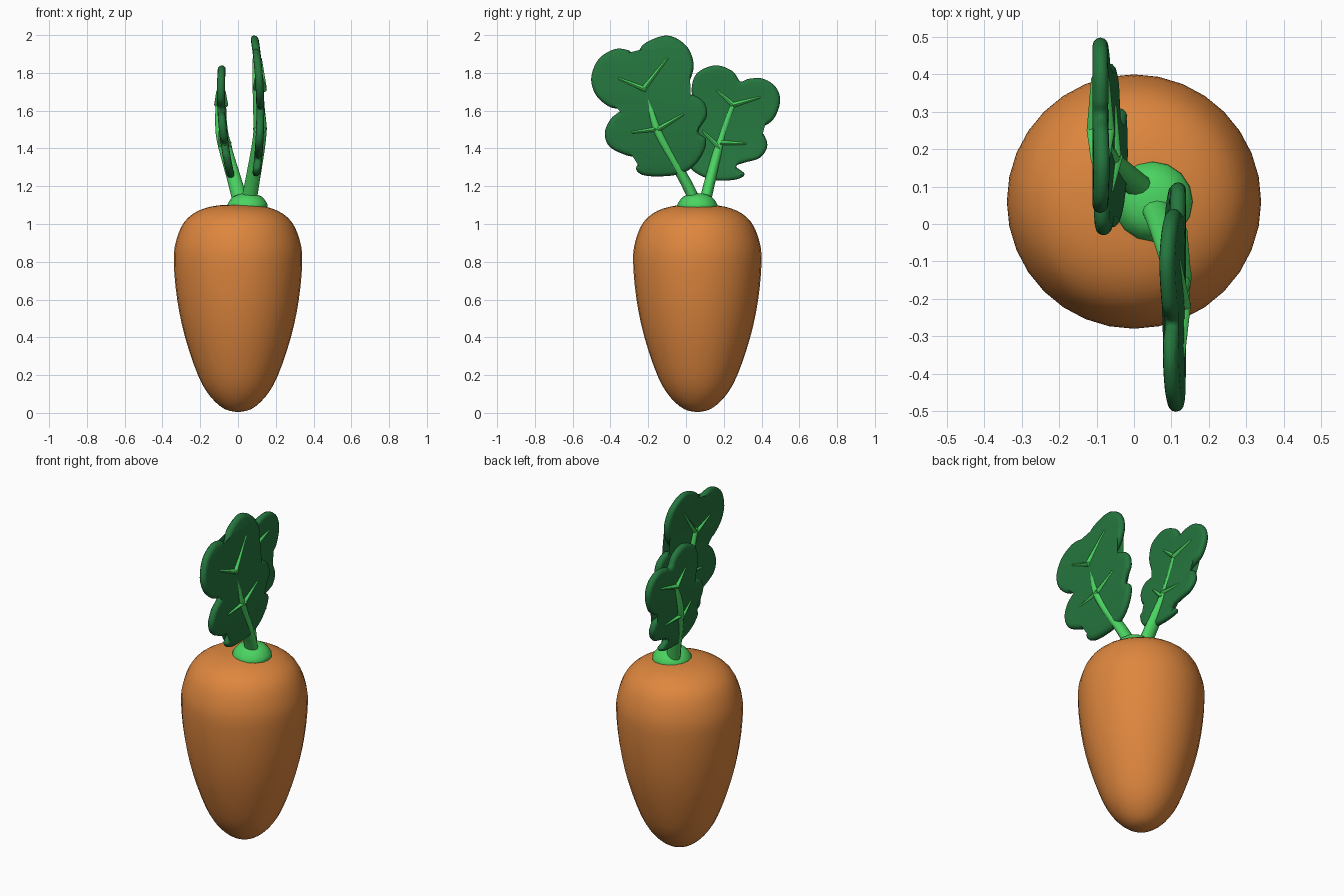
import bpy, bmesh, math
from mathutils import Vector

if "Cube" in bpy.data.objects:
    bpy.data.objects.remove(bpy.data.objects["Cube"])


def material(name, rgb):
    m = bpy.data.materials.new(name)
    m.diffuse_color = (*rgb, 1)
    m.use_nodes = True
    m.node_tree.nodes["Principled BSDF"].inputs["Base Color"].default_value = m.diffuse_color
    return m


ORANGE = material("orange", (0.73, 0.24, 0.048))
LEAF = material("leaf_green", (0.018, 0.18, 0.048))
STEM = material("stem_green", (0.07, 0.66, 0.12))


def finish(bm, name, mat, angle=50):
    bmesh.ops.recalc_face_normals(bm, faces=bm.faces)
    me = bpy.data.meshes.new(name)
    bm.to_mesh(me)
    bm.free()
    me.materials.append(mat)
    ob = bpy.data.objects.new(name, me)
    bpy.context.collection.objects.link(ob)
    bpy.ops.object.select_all(action='DESELECT')
    bpy.context.view_layer.objects.active = ob
    ob.select_set(True)
    bpy.ops.object.shade_smooth_by_angle(angle=math.radians(angle))


def loft(bm, rings):
    """Skin a list of point rings and cap both ends; returns the caps."""
    vs = [[bm.verts.new(p) for p in r] for r in rings]
    n = len(vs[0])
    for a, b in zip(vs, vs[1:]):
        for i in range(n):
            j = (i + 1) % n
            bm.faces.new((a[i], a[j], b[j], b[i]))
    return [bm.faces.new(vs[0]), bm.faces.new(vs[-1])]


def smooth(pts, steps, closed=False):
    """Catmull-Rom curve through the points."""
    pts = [Vector(p) for p in pts]
    n, out = len(pts), []
    get = (lambda i: pts[i % n]) if closed else (lambda i: pts[max(0, min(n - 1, i))])
    for i in range(n if closed else n - 1):
        a, b, c, d = (get(i + k) for k in (-1, 0, 1, 2))
        for s in range(steps):
            t = s / steps
            out.append(0.5 * (2 * b + (c - a) * t + (2 * a - 5 * b + 4 * c - d) * t * t
                              + (3 * b - a - 3 * c + d) * t ** 3))
    return out if closed else out + [pts[-1]]


def lathe(name, profile, cx, cy, mat, n=32, steps=3):
    bm = bmesh.new()
    loft(bm, [[(cx + max(p.x, 0.002) * math.cos(2 * math.pi * k / n),
                cy + max(p.x, 0.002) * math.sin(2 * math.pi * k / n), p.y) for k in range(n)]
              for p in smooth(profile, steps)])
    finish(bm, name, mat)


def tube(bm, path, r0, r1, flat, n=12):
    """Tapered tube with a rounded tip, stretched along x by the factor flat."""
    rings = []
    stations = [(p, r0 + (r1 - r0) * i / (len(path) - 1)) for i, p in enumerate(path)]
    end = (path[-1] - path[-2]).normalized()
    for a in (30, 60, 85):
        a = math.radians(a)
        stations.append((path[-1] + end * r1 * math.sin(a), r1 * math.cos(a)))
    for i, (p, r) in enumerate(stations):
        q0, q1 = stations[max(0, i - 1)][0], stations[min(len(stations) - 1, i + 1)][0]
        t = (q1 - q0).normalized()
        side = Vector((0, -t.z, t.y)).normalized()
        rings.append([p + side * r * math.cos(2 * math.pi * k / n)
                      + Vector((r * flat * math.sin(2 * math.pi * k / n), 0, 0)) for k in range(n)])
    loft(bm, rings)


def leaf(name, outline, bend, stem, veins):
    # bend: quadratic x(z) through three (z, x) points
    (z0, x0), (z1, x1), (z2, x2) = bend

    def bx(z):
        return (x0 * (z - z1) * (z - z2) / ((z0 - z1) * (z0 - z2))
                + x1 * (z - z0) * (z - z2) / ((z1 - z0) * (z1 - z2))
                + x2 * (z - z0) * (z - z1) / ((z2 - z0) * (z2 - z1)))

    # blade: lobed outline with a rounded rim, sliced so it can bend
    pts = smooth(outline, 5, True)
    n = len(pts)
    norm = []
    for i in range(n):
        t = (pts[(i + 1) % n] - pts[i - 1]).normalized()
        norm.append(Vector((t.y, -t.x)))      # inward for a clockwise outline
    bm = bmesh.new()
    rings = []
    for a in (-90, -60, -30, 0, 30, 60, 90):
        inset = 0.022 * (1 - math.cos(math.radians(a)))
        h = 0.021 * math.sin(math.radians(a))
        rings.append([(h, p.x + v.x * inset, p.y + v.y * inset) for p, v in zip(pts, norm)])
    bmesh.ops.triangulate(bm, faces=loft(bm, rings))
    for k in range(1, 10):
        bmesh.ops.bisect_plane(bm, geom=bm.verts[:] + bm.edges[:] + bm.faces[:],
                               plane_co=(0, 0, z0 + (z2 - z0) * k / 10), plane_no=(0, 0, 1))
    for v in bm.verts:
        v.co.x += bx(v.co.z)
    finish(bm, name + "_blade", LEAF)

    # stem and side veins
    bm = bmesh.new()
    tube(bm, smooth(stem, 6), 0.032, 0.02, 1.35)
    for pair in veins:
        a, b = (Vector((bx(z), y, z)) for y, z in pair)
        tube(bm, [a, a.lerp(b, 0.5), b], 0.017, 0.011, 2.2)
    finish(bm, name + "_stem", STEM)


# carrot root
lathe("carrot_root", [(0, 0.004), (0.07, 0.02), (0.145, 0.085), (0.21, 0.195), (0.28, 0.4),
                      (0.322, 0.6), (0.34, 0.8), (0.328, 0.91), (0.285, 1.01), (0.21, 1.07),
                      (0.11, 1.098), (0, 1.103)], 0, 0.06, ORANGE)

# green crown on top of the root
lathe("crown", [(0.09, 1.06), (0.107, 1.09), (0.1, 1.115), (0.075, 1.145), (0.035, 1.16), (0, 1.163)],
      0.05, 0.06, STEM, n=16, steps=2)

# large leaf
leaf("large_leaf",
     [(-.265, 1.89), (-.22, 1.955), (-.10, 1.998), (0, 1.945), (.04, 1.85), (.02, 1.76),
      (-.035, 1.68), (.03, 1.685), (.095, 1.645), (.11, 1.57), (.065, 1.49), (.105, 1.45),
      (.095, 1.385), (.045, 1.31), (-.03, 1.265), (-.14, 1.252), (-.23, 1.26), (-.265, 1.295),
      (-.24, 1.345), (-.32, 1.365), (-.405, 1.41), (-.43, 1.48), (-.40, 1.555), (-.345, 1.605),
      (-.405, 1.62), (-.475, 1.68), (-.502, 1.77), (-.465, 1.87), (-.38, 1.925), (-.305, 1.92)],
     [(1.25, .095), (1.58, .118), (2.0, .085)],
     [(.05, .06, 1.09), (.075, .0, 1.22), (.115, -.14, 1.47), (.11, -.19, 1.62), (.105, -.22, 1.73)],
     [((-.22, 1.72), (-.10, 1.875)), ((-.21, 1.71), (-.355, 1.77)),
      ((-.13, 1.505), (-.285, 1.485)), ((-.15, 1.5), (-.015, 1.58))])

# small leaf
leaf("small_leaf",
     [(.288, 1.755), (.33, 1.768), (.405, 1.77), (.475, 1.725), (.498, 1.645), (.455, 1.545),
      (.36, 1.495), (.41, 1.475), (.43, 1.41), (.39, 1.35), (.31, 1.325), (.265, 1.305),
      (.31, 1.265), (.27, 1.237), (.165, 1.23), (.08, 1.255), (.02, 1.30), (-.01, 1.37),
      (.035, 1.415), (-.01, 1.45), (-.03, 1.52), (.005, 1.58), (.095, 1.605), (.045, 1.65),
      (.03, 1.72), (.06, 1.80), (.155, 1.84), (.245, 1.81)],
     [(1.24, -.035), (1.5, -.08), (1.84, -.085)],
     [(.02, .095, 1.09), (-.015, .125, 1.22), (-.075, .18, 1.43), (-.09, .215, 1.54), (-.09, .25, 1.635)],
     [((.25, 1.63), (.39, 1.67)), ((.25, 1.63), (.165, 1.705)),
      ((.18, 1.43), (.315, 1.425)), ((.18, 1.40), (.09, 1.49))])
